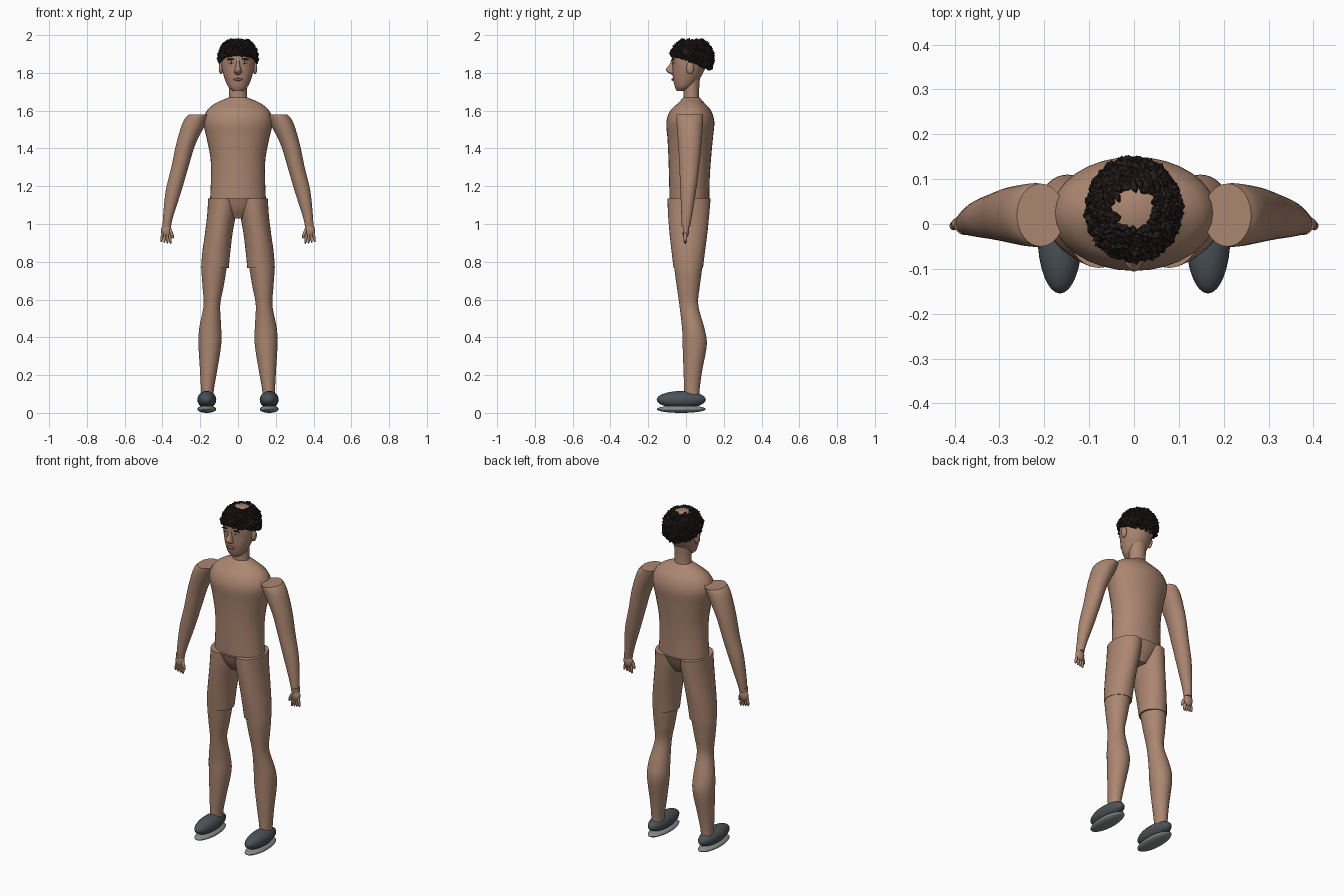
import bpy, bmesh, math, random
from mathutils import Vector, Matrix

random.seed(7)
cube = bpy.data.objects.get("Cube")
if cube:
    bpy.data.objects.remove(cube, do_unlink=True)


def material(name, rgb):
    m = bpy.data.materials.new(name)
    m.use_nodes = True
    m.diffuse_color = (*rgb, 1)
    bsdf = next(n for n in m.node_tree.nodes if n.type == 'BSDF_PRINCIPLED')
    bsdf.inputs["Base Color"].default_value = (*rgb, 1)
    return m


SKIN = material("skin", (0.41, 0.24, 0.165))
HAIR = material("dark hair", (0.018, 0.012, 0.012))
SHOE = material("shoe grey", (0.07, 0.085, 0.095))
SOLE = material("sole grey", (0.24, 0.25, 0.25))
WHITE = material("eye white", (0.6, 0.58, 0.55))
LIP = material("lip", (0.25, 0.11, 0.08))


def finish(bm, name, mat, smooth=True):
    bmesh.ops.recalc_face_normals(bm, faces=bm.faces)
    me = bpy.data.meshes.new(name)
    bm.to_mesh(me)
    bm.free()
    me.materials.append(mat)
    if smooth:
        me.polygons.foreach_set("use_smooth", [True] * len(me.polygons))
        me.set_sharp_from_angle(angle=math.radians(40))
    ob = bpy.data.objects.new(name, me)
    bpy.context.collection.objects.link(ob)
    return ob


def smooth_sections(keys, steps=5):
    """Catmull-Rom interpolation of (z, x, y, rx, ry) sections."""
    k = [Vector(v) for v in keys]
    k = [k[0] * 2 - k[1]] + k + [k[-1] * 2 - k[-2]]
    out = []
    for a, b, c, d in zip(k, k[1:], k[2:], k[3:]):
        for i in range(steps):
            t = i / steps
            out.append((b * 2 + (c - a) * t + (a * 2 - b * 5 + c * 4 - d) * t * t
                        + (b * 3 - a - c * 3 + d) * t ** 3) / 2)
    return out + [k[-2]]


def loft(name, keys, mat=SKIN, side=1, n=32):
    bm = bmesh.new()
    rings = []
    for z, x, y, rx, ry in smooth_sections(keys):
        rings.append([bm.verts.new((side * (x + rx * math.cos(a)), y + ry * math.sin(a), z))
                      for a in (2 * math.pi * i / n for i in range(n))])
    for r, q in zip(rings, rings[1:]):
        for i in range(n):
            j = (i + 1) % n
            bm.faces.new((r[i], r[j], q[j], q[i]))
    bm.faces.new(rings[0])
    bm.faces.new(rings[-1])
    return finish(bm, name, mat)


def ellipsoid(name, centre, radii, mat=SKIN, tilt=0, seg=24):
    bm = bmesh.new()
    M = (Matrix.Translation(centre) @ Matrix.Rotation(tilt, 4, 'Y')
         @ Matrix.Diagonal((*radii, 1)))
    bmesh.ops.create_uvsphere(bm, u_segments=seg, v_segments=seg // 2, radius=1, matrix=M)
    return finish(bm, name, mat)


# Torso, pelvis and neck
loft("torso", [(1.125, 0, .018, .148, .105), (1.25, 0, .018, .143, .108),
               (1.35, 0, .02, .146, .113), (1.45, 0, .022, .165, .12),
               (1.54, 0, .023, .184, .127), (1.6, 0, .025, .165, .108),
               (1.64, 0, .028, .118, .07), (1.67, 0, .029, .05, .043)])
loft("pelvis", [(1.03, 0, .015, .05, .06), (1.08, 0, .015, .11, .092),
                (1.135, 0, .016, .158, .115)])
loft("neck", [(1.65, 0, .029, .05, .043), (1.7, 0, .028, .047, .041),
              (1.79, 0, .03, .05, .045)])

# Head
loft("head", [(1.705, 0, -.025, .028, .024), (1.73, 0, -.01, .054, .05),
              (1.78, 0, .005, .074, .075), (1.83, 0, .016, .087, .088),
              (1.88, 0, .025, .092, .1), (1.93, 0, .03, .087, .096),
              (1.96, 0, .032, .062, .068), (1.975, 0, .033, .02, .02)])
loft("nose", [(1.79, 0, -.066, .01, .006), (1.803, 0, -.076, .021, .022),
              (1.82, 0, -.08, .016, .026), (1.845, 0, -.07, .01, .017),
              (1.88, 0, -.066, .008, .008)], n=16)
ellipsoid("lips", (0, -.07, 1.765), (.024, .008, .007), LIP)
for s, side in ((1, "left"), (-1, "right")):
    ellipsoid(side + "_ear", (s * .09, .022, 1.825), (.012, .02, .032))
    ellipsoid(side + "_eye", (s * .036, -.066, 1.855), (.015, .007, .007), WHITE, seg=16)
    ellipsoid(side + "_iris", (s * .036, -.07, 1.855), (.006, .005, .006), HAIR, seg=12)
    ellipsoid(side + "_brow", (s * .038, -.069, 1.872), (.021, .008, .004), HAIR, s * .1, 16)

# Hair: jagged clumps covering the skull, open at the crown
bm = bmesh.new()
for i in range(620):
    h = 1 - 1.5 * (i + .5) / 620
    a = i * math.pi * (3 - math.sqrt(5))
    r = math.sqrt(1 - h * h)
    n = Vector((r * math.cos(a), r * math.sin(a), h))
    p = Vector((n.x * .097, .031 + n.y * .108, 1.878 + n.z * .103))
    hairline = 1.895 - .34 * (p.y + .08)
    if p.z < hairline or math.hypot(p.x, p.y - .035) < .047:
        continue
    spin = Matrix.Rotation(random.uniform(0, 6.28), 4, 'Z')
    M = (Matrix.Translation(p) @ n.to_track_quat('Z', 'Y').to_matrix().to_4x4() @ spin
         @ Matrix.Diagonal((random.uniform(.011, .021), .0095, random.uniform(.009, .017), 1)))
    new = bmesh.ops.create_icosphere(bm, subdivisions=1, radius=1, matrix=M)["verts"]
    for v in new:
        v.co += Vector([random.uniform(-.0035, .0035) for _ in range(3)])
finish(bm, "hair", HAIR, smooth=False)

for s, side in ((1, "left"), (-1, "right")):
    # Arm with a flat shoulder cap
    loft(side + "_arm", [(.99, .377, 0, .021, .023), (1.05, .368, .004, .028, .029),
                         (1.18, .34, .012, .042, .042), (1.3, .308, .017, .045, .052),
                         (1.42, .277, .02, .051, .061), (1.52, .238, .02, .061, .069),
                         (1.56, .22, .02, .06, .071), (1.58, .208, .02, .053, .07)], side=s)
    # Hand
    loft(side + "_wrist", [(.985, .378, 0, .023, .022), (1.012, .376, 0, .025, .025)], side=s)
    ellipsoid(side + "_palm", (s * .38, 0, .965), (.028, .017, .036))
    for i in range(4):
        ellipsoid(f"{side}_finger_{i + 1}", (s * (.36 + i * .014), -.004, .925 + .003 * i),
                  (.0075, .01, .032), tilt=s * (.12 - i * .1), seg=12)
    ellipsoid(side + "_thumb", (s * .352, -.008, .95), (.009, .01, .03), tilt=s * .35, seg=12)

    # Thigh sleeve overlapping the lower leg
    loft(side + "_thigh", [(.768, .122, .012, .073, .078), (.85, .115, .012, .074, .088),
                           (.95, .102, .013, .073, .1), (1.05, .087, .014, .076, .109),
                           (1.135, .078, .016, .08, .114)], side=s)
    loft(side + "_lower_leg", [(.06, .162, .03, .034, .04), (.12, .162, .031, .034, .041),
                               (.22, .156, .036, .045, .049), (.36, .149, .046, .06, .064),
                               (.45, .147, .038, .058, .059), (.57, .138, .015, .044, .05),
                               (.67, .132, .012, .056, .061), (.77, .126, .012, .066, .074),
                               (.9, .11, .013, .065, .085)], side=s)

    # Shoe
    ellipsoid(side + "_shoe", (s * .165, -.025, .07), (.05, .13, .046), SHOE, seg=32)
    ellipsoid(side + "_sole", (s * .165, -.025, .02), (.05, .13, .02), SOLE, seg=32)
